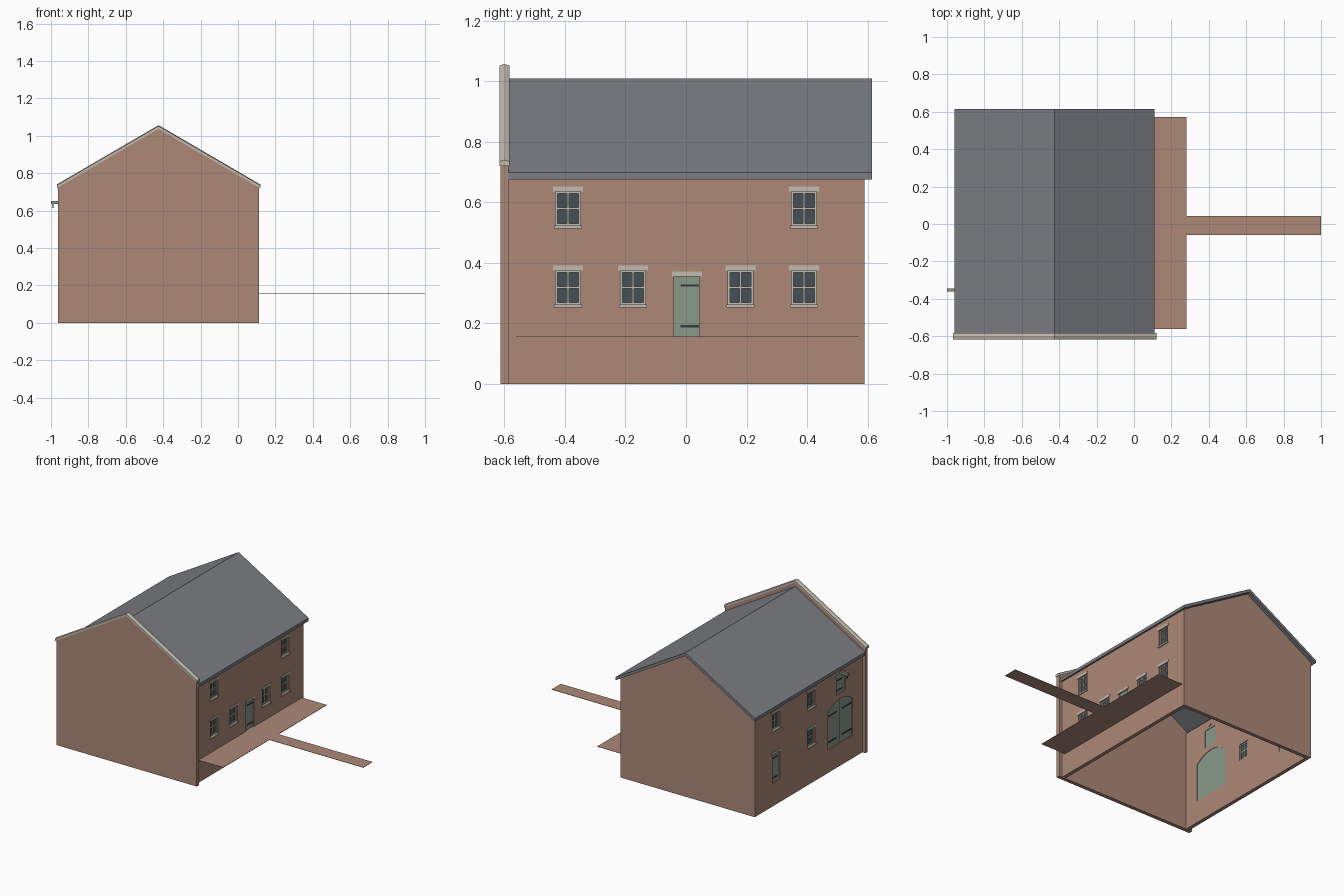
import bpy, bmesh, math

if "Cube" in bpy.data.objects:
    bpy.data.objects.remove(bpy.data.objects["Cube"], do_unlink=True)


def material(name, rgb):
    m = bpy.data.materials.new(name)
    m.use_nodes = True
    m.diffuse_color = (*rgb, 1)
    m.node_tree.nodes["Principled BSDF"].inputs["Base Color"].default_value = (*rgb, 1)
    return m


BRICK = material("brick", (0.42, 0.25, 0.19))
SLATE = material("slate", (0.2, 0.21, 0.23))
STONE = material("pale stone", (0.54, 0.5, 0.43))
GLASS = material("dark glass", (0.06, 0.08, 0.09))
GREEN = material("green paint", (0.25, 0.32, 0.25))
IRON = material("dark iron", (0.03, 0.045, 0.045))

MID = -0.425            # ridge line in x
SLOPE = 0.583           # roof pitch
HALF = 0.515            # half width between outer wall faces
THICK = 0.025           # wall thickness
FRONT, BACK = -0.6, 0.59


def finish(name, bm, mat):
    bmesh.ops.recalc_face_normals(bm, faces=bm.faces)
    me = bpy.data.meshes.new(name)
    bm.to_mesh(me)
    bm.free()
    me.materials.append(mat)
    ob = bpy.data.objects.new(name, me)
    bpy.context.collection.objects.link(ob)
    return ob


def prism(name, pts, lo, hi, axis, mat):
    """Extrude a profile along x (points are y, z) or y (points are x, z)."""
    bm = bmesh.new()
    place = (lambda p, t: (t, p[0], p[1])) if axis == "x" else (lambda p, t: (p[0], t, p[1]))
    rings = [[bm.verts.new(place(p, t)) for p in pts] for t in (lo, hi)]
    bm.faces.new(rings[0])
    bm.faces.new(rings[1])
    for i in range(len(pts)):
        j = (i + 1) % len(pts)
        bm.faces.new((rings[0][i], rings[0][j], rings[1][j], rings[1][i]))
    return finish(name, bm, mat)


def rect(u, w, z0, z1):
    return [(u - w / 2, z0), (u + w / 2, z0), (u + w / 2, z1), (u - w / 2, z1)]


def gable(half, eave):
    return [(MID - half, 0), (MID + half, 0), (MID + half, eave),
            (MID, eave + half * SLOPE), (MID - half, eave)]


def on_wall(name, side, pts, d0, d1, mat):
    """Prism on a long wall; depths are measured outward from its outer face."""
    face = MID + side * HALF
    return prism(name, pts, face + side * d0, face + side * d1, "x", mat)


# Long walls and gables
walls = {}
for side, label in ((1, "entrance"), (-1, "yard")):
    walls[side] = on_wall(label + "_wall", side,
                          rect((FRONT + BACK) / 2, BACK - FRONT, 0, 0.685), -THICK, 0, BRICK)
prism("back_gable", gable(HALF, 0.685), BACK - THICK, BACK, "y", BRICK)
prism("parapet_gable", gable(0.538, 0.724), -0.613, -0.587, "y", BRICK)


def cut(side, pts):
    wall = walls[side]
    cutter = on_wall("cutter", side, pts, -0.1, 0.1, BRICK)
    cutter.hide_render = True
    mod = wall.modifiers.new("opening", "BOOLEAN")
    mod.operation = "DIFFERENCE"
    mod.solver = "EXACT"
    mod.object = cutter
    bpy.context.view_layer.objects.active = wall
    bpy.ops.object.modifier_apply(modifier=mod.name)
    bpy.data.objects.remove(cutter, do_unlink=True)


def window(side, y, z):
    """Four-pane window; z is the bottom of the opening."""
    w, h, bar = 0.082, 0.113, 0.007
    cut(side, rect(y, w, z, z + h))
    on_wall("window_glass", side, rect(y, w, z, z + h), -0.018, -0.014, GLASS)
    for u in (y - w / 2 + bar / 2, y, y + w / 2 - bar / 2):
        on_wall("window_upright", side, rect(u, bar, z, z + h), -0.02, -0.008, STONE)
    for v in (z, z + h / 2 - bar / 2, z + h - bar):
        on_wall("window_rail", side, rect(y, w, v, v + bar), -0.02, -0.0085, STONE)
    on_wall("window_lintel", side, rect(y, 0.098, z + h, z + h + 0.017), -0.01, 0.004, STONE)
    on_wall("window_sill", side, rect(y, 0.092, z - 0.01, z), -0.01, 0.007, STONE)


def door(name, side, y, w, z0, z1, hinges, lintel=True):
    cut(side, rect(y, w, z0, z1))
    on_wall(name, side, rect(y, w, z0, z1), -0.022, -0.008, GREEN)
    for z in hinges:
        on_wall(name + "_hinge", side, rect(y + w * 0.12, w * 0.76, z, z + 0.007),
                -0.01, -0.004, IRON)
    if lintel:
        on_wall(name + "_lintel", side, rect(y, w + 0.016, z1, z1 + 0.016), -0.01, 0.004, STONE)


# Windows
for y in (-0.39, -0.175, 0.18, 0.39):
    window(1, y, 0.262)
for y in (-0.39, 0.39):
    window(1, y, 0.523)
window(-1, -0.03, 0.262)
for y in (-0.03, 0.355):
    window(-1, y, 0.523)

# Doors
door("front_door", 1, 0.003, 0.084, 0.157, 0.355, (0.187, 0.322))
door("yard_door", -1, 0.355, 0.084, 0.157, 0.355, (0.187, 0.322))
door("loft_door", -1, -0.352, 0.1, 0.5, 0.62, (0.522, 0.59))

# Arched double door
ARCH_Y, ARCH_W, SPRING, RISE = -0.345, 0.27, 0.415, 0.05
arch = [(ARCH_Y - ARCH_W / 2, 0.157), (ARCH_Y + ARCH_W / 2, 0.157)]
for i in range(13):
    t = 1 - i / 6
    arch.append((ARCH_Y + t * ARCH_W / 2, SPRING + RISE * (1 - t * t)))
cut(-1, arch)
on_wall("arched_door", -1, arch, -0.022, -0.008, GREEN)
on_wall("arched_door_joint", -1, rect(ARCH_Y, 0.004, 0.157, 0.462), -0.01, -0.007, IRON)
for s in (-1, 1):
    for z in (0.2, 0.38):
        on_wall("arched_door_hinge", -1, rect(ARCH_Y + s * 0.083, 0.1, z, z + 0.008),
                -0.01, -0.004, IRON)

# Loft hoist
on_wall("hoist_beam", -1, rect(-0.352, 0.016, 0.636, 0.652), -0.03, 0.06, GREEN)
on_wall("hoist_hook", -1, rect(-0.352, 0.006, 0.614, 0.637), 0.046, 0.052, IRON)

# Slate roof
REACH, RIDGE, SLAB = 0.535, 1.01, 0.022
EAVE = RIDGE - REACH * SLOPE
prism("roof", [(MID - REACH, EAVE - SLAB), (MID, RIDGE - SLAB), (MID + REACH, EAVE - SLAB),
               (MID + REACH, EAVE), (MID, RIDGE), (MID - REACH, EAVE)],
      -0.588, 0.615, "y", SLATE)

# Ridged stone coping along the parapet
bm = bmesh.new()
section = [(-0.017, -0.02), (0.017, -0.02), (0.017, -0.005), (0, 0), (-0.017, -0.005)]
rings = [[bm.verts.new((MID + dx, FRONT + y, 1.057 - abs(dx) * SLOPE + z)) for y, z in section]
         for dx in (-0.544, 0, 0.544)]
for a, b in zip(rings, rings[1:]):
    for i in range(5):
        j = (i + 1) % 5
        bm.faces.new((a[i], a[j], b[j], b[i]))
bm.faces.new(rings[0])
bm.faces.new(rings[-1])
finish("parapet_coping", bm, STONE)

# Terrace and path, as one thin sheet
bm = bmesh.new()
outline = [(0.09, -0.562), (0.28, -0.562), (0.28, -0.058), (1, -0.058),
           (1, 0.043), (0.28, 0.043), (0.28, 0.572), (0.09, 0.572)]
sheet = bm.faces.new([bm.verts.new((x, y, 0.155)) for x, y in outline])
top = bmesh.ops.extrude_face_region(bm, geom=[sheet])
bmesh.ops.translate(bm, vec=(0, 0, 0.002),
                    verts=[g for g in top["geom"] if isinstance(g, bmesh.types.BMVert)])
finish("terrace_and_path", bm, BRICK)
